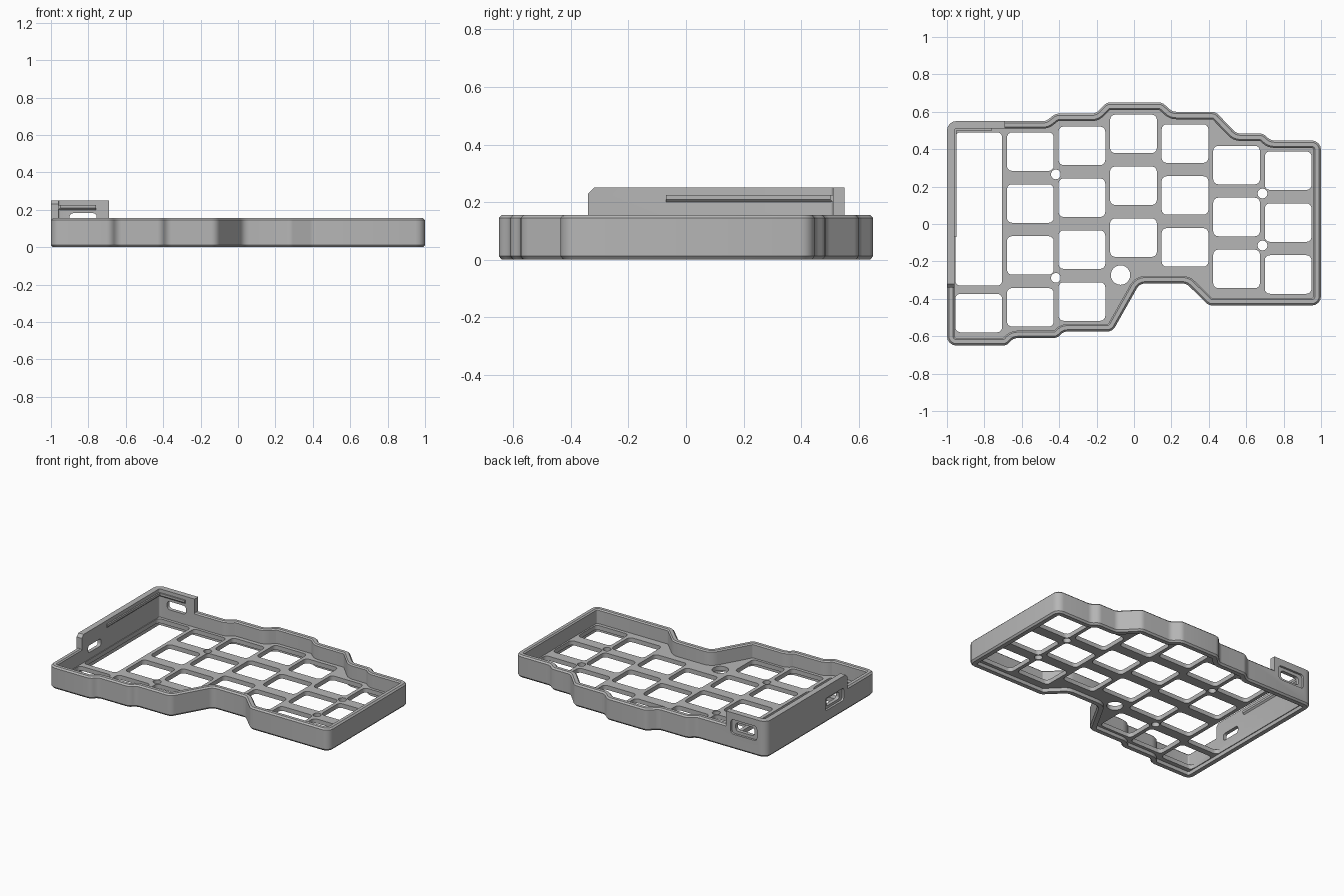
import bpy, bmesh, math
from mathutils import Vector, Matrix

cube = bpy.data.objects.get("Cube")
if cube:
    bpy.data.objects.remove(cube, do_unlink=True)

grey = bpy.data.materials.new("matte_grey")
grey.use_nodes = True
GREY = (0.47, 0.47, 0.47, 1)
grey.diffuse_color = GREY
grey.node_tree.nodes["Principled BSDF"].inputs["Base Color"].default_value = GREY

WALL, TOP, TALL = 0.04, 0.155, 0.25
PLATE_LOW, PLATE_HIGH = 0.025, 0.055


def rounded(points, radius, inset=0.0, steps=4):
    """Counter-clockwise outline, moved inward, with every corner filleted."""
    pts = [Vector(p) for p in points]
    radii = radius if isinstance(radius, list) else [radius] * len(pts)
    out = []
    for i, p in enumerate(pts):
        a = (p - pts[i - 1]).normalized()
        b = (pts[(i + 1) % len(pts)] - p).normalized()
        n1, n2 = Vector((-a.y, a.x)), Vector((-b.y, b.x))
        corner = p + (n1 + n2) * (inset / (1 + n1.dot(n2)))
        sign = 1 if a.x * b.y - a.y * b.x > 0 else -1
        r = radii[i] - sign * inset
        if r <= 0:
            out.append(corner)
            continue
        turn = a.angle(b)
        start = corner - a * r * math.tan(turn / 2)
        side = n1 * sign * r
        for k in range(steps + 1):
            spin = Matrix.Rotation(sign * turn * k / steps, 2)
            out.append(start + side - spin @ side)
    return out


def rectangle(x, y, w, h):
    w, h = w / 2, h / 2
    return [(x - w, y - h), (x + w, y - h), (x + w, y + h), (x - w, y + h)]


def add_object(name, bm):
    bmesh.ops.recalc_face_normals(bm, faces=bm.faces)
    mesh = bpy.data.meshes.new(name)
    bm.to_mesh(mesh)
    bm.free()
    obj = bpy.data.objects.new(name, mesh)
    bpy.context.collection.objects.link(obj)
    mesh.materials.append(grey)
    return obj


def prism(name, points, move):
    bm = bmesh.new()
    face = bm.faces.new([bm.verts.new(p) for p in points])
    ext = bmesh.ops.extrude_face_region(bm, geom=[face], use_keep_orig=True)
    verts = [g for g in ext["geom"] if isinstance(g, bmesh.types.BMVert)]
    bmesh.ops.translate(bm, verts=verts, vec=move)
    return add_object(name, bm)


def baked(obj):
    graph = bpy.context.evaluated_depsgraph_get()
    return bpy.data.meshes.new_from_object(obj.evaluated_get(graph))


# Stepped case outline, counter-clockwise from the front right-hand corner
outline = [(-1, -.65), (-.68, -.65), (-.645, -.61), (-.41, -.61), (-.377, -.575),
           (-.115, -.575), (.03, -.318), (.28, -.318), (.4, -.436), (1, -.436),
           (1, .447), (.73, .447), (.69, .484), (.548, .484), (.436, .6), (.206, .6),
           (.15, .65), (-.147, .65), (-.205, .59), (-.42, .59), (-.47, .55), (-1, .55)]

# Perimeter wall: chamfered section swept around the outline
section = [(.01, 0), (0, .012), (0, TOP - .01), (.01, TOP),
           (WALL - .008, TOP), (WALL, TOP - .008), (WALL, 0)]
bm = bmesh.new()
loops = [[bm.verts.new((p.x, p.y, z)) for p in rounded(outline, .05, d)] for d, z in section]
for j, lower in enumerate(loops):
    upper = loops[(j + 1) % len(loops)]
    for i in range(len(lower)):
        bm.faces.new((lower[i - 1], lower[i], upper[i], upper[i - 1]))
perimeter_wall = add_object("perimeter_wall", bm)

# Raised corner wall around the controller bay
bay = [(-1, -.34), (-.96, -.34), (-.96, .51), (-.69, .51), (-.69, .55), (-1, .55)]
base = TOP - .01
corner_pts = rounded(bay, [0, 0, .01, 0, 0, .05])
raised_wall = prism("raised_corner_wall", [(p.x, p.y, base) for p in corner_pts],
                    (0, 0, TALL - base))
bm = bmesh.new()
bm.from_mesh(raised_wall.data)
end_edge = [e for e in bm.edges
            if all(v.co.y < -.33 and v.co.z > TALL - .01 for v in e.verts)]
bmesh.ops.bevel(bm, geom=end_edge, offset=.02, segments=1, affect='EDGES')
bm.to_mesh(raised_wall.data)
bm.free()

# Port openings, each with a shallow outer recess
cutters = []
for w, h, depth in ((.145, .058, .12), (.2, .1, .015)):
    port = rounded(rectangle(-.828, .153, w, h), .02)
    cutters.append(prism("back_port_cutter", [(p.x, .6, p.y) for p in port],
                         (0, -.05 - depth, 0)))
for w, h, depth in ((.14, .05, .12), (.2, .085, .015)):
    port = rounded(rectangle(-.2, .125, w, h), .015)
    cutters.append(prism("side_port_cutter", [(-1.05, p.x, p.y) for p in port],
                         (.05 + depth, 0, 0)))
for obj in (perimeter_wall, raised_wall):
    for cutter in cutters:
        mod = obj.modifiers.new("port", 'BOOLEAN')
        mod.operation, mod.solver, mod.object = 'DIFFERENCE', 'EXACT', cutter
    mesh = baked(obj)
    obj.modifiers.clear()
    obj.data = mesh
for cutter in cutters:
    bpy.data.objects.remove(cutter, do_unlink=True)

# Snap ridges inside the raised wall, with sloped undersides
ridge = [(-.01, .2), (0, .2), (.01, .21), (.01, .225), (-.01, .225)]
side_ridge = prism("side_snap_ridge", [(-.96 + d, -.07, z) for d, z in ridge], (0, .58, 0))
back_ridge = prism("back_snap_ridge", [(-.96, .51 - d, z) for d, z in ridge], (.2, 0, 0))

# Switch plate openings: staggered key columns, controller bay, screw holes
PITCH_X, PITCH_Y, KEY_W, KEY_H = .2757, .2775, .25, .206
openings = [rounded(rectangle(-.83, .08, KEY_W, .82), .027)]
columns = [(-.476, 1), (.387, 4), (.418, 4), (.482, 3), (.43, 3), (.315, 3), (.285, 3)]
for c, (first, count) in enumerate(columns):
    for r in range(count):
        key = rectangle(-.83 + c * PITCH_X, first - r * PITCH_Y, KEY_W, KEY_H)
        openings.append(rounded(key, .027))
for x, y, r in ((-.418, .265, .026), (-.418, -.288, .026), (.687, .163, .026),
                (.687, -.115, .026), (-.072, -.273, .052)):
    openings.append(rounded(rectangle(x, y, 2 * r, 2 * r), r * .999, steps=6))

# Switch plate: filled flat curve with the openings as inner loops
curve = bpy.data.curves.new("switch_plate_curve", 'CURVE')
curve.dimensions, curve.fill_mode = '2D', 'BOTH'
curve.extrude = (PLATE_HIGH - PLATE_LOW) / 2
for loop in [rounded(outline, .05, WALL / 2)] + openings:
    spline = curve.splines.new('POLY')
    spline.points.add(len(loop) - 1)
    for point, p in zip(spline.points, loop):
        point.co = (p.x, p.y, 0, 1)
    spline.use_cyclic_u = True
source = bpy.data.objects.new("switch_plate_source", curve)
bpy.context.collection.objects.link(source)
bpy.context.view_layer.update()
bm = bmesh.new()
bm.from_mesh(baked(source))
bpy.data.objects.remove(source, do_unlink=True)
bmesh.ops.remove_doubles(bm, verts=bm.verts, dist=.0001)
bmesh.ops.translate(bm, verts=bm.verts, vec=(0, 0, (PLATE_LOW + PLATE_HIGH) / 2))
switch_plate = add_object("switch_plate", bm)

# Smooth rounded corners while keeping chamfers crisp
bpy.ops.object.select_all(action='DESELECT')
for obj in (perimeter_wall, raised_wall, side_ridge, back_ridge, switch_plate):
    obj.select_set(True)
    bpy.context.view_layer.objects.active = obj
bpy.ops.object.shade_smooth_by_angle(angle=math.radians(30))
